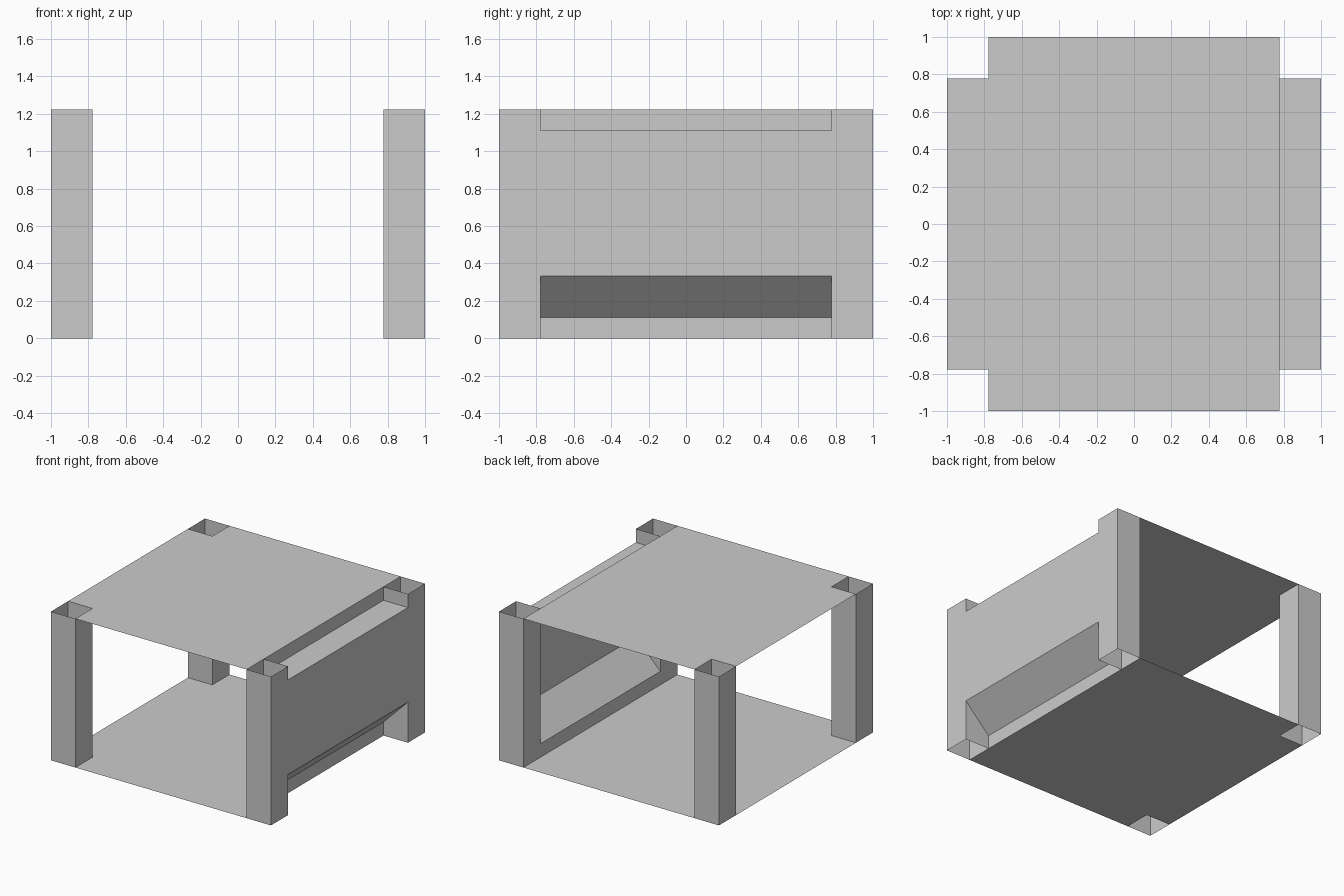
import bpy

if "Cube" in bpy.data.objects:
    bpy.data.objects.remove(bpy.data.objects["Cube"])

U = 1 / 9            # modular unit
IN, OUT = 7 * U, 1.0  # inner and outer post limits
H = 11 * U           # overall height

grey = bpy.data.materials.new("light_grey")
grey.diffuse_color = (0.6, 0.6, 0.6, 1)
grey.use_nodes = True
grey.node_tree.nodes["Principled BSDF"].inputs["Base Color"].default_value = grey.diffuse_color


def sheet(name, verts, faces):
    mesh = bpy.data.meshes.new(name)
    mesh.from_pydata(verts, [], faces)
    mesh.materials.append(grey)
    obj = bpy.data.objects.new(name, mesh)
    bpy.context.collection.objects.link(obj)
    return obj


def sweep(name, a, b, closed):
    """Skin the strip between two matching rows of points."""
    n = len(a)
    count = n if closed else n - 1
    faces = [(i, (i + 1) % n, (i + 1) % n + n, i + n) for i in range(count)]
    return sheet(name, a + b, faces)


# Corner posts: square tubes, open at both ends
for sx, side in ((-1, "left"), (1, "right")):
    for sy, end in ((-1, "front"), (1, "back")):
        ring = [(IN, IN), (OUT, IN), (OUT, OUT), (IN, OUT)]
        if sx * sy < 0:
            ring.reverse()
        low = [(x * sx, y * sy, 0) for x, y in ring]
        high = [(x, y, H) for x, y, _ in low]
        sweep(f"{end}_{side}_post", low, high, True)

# Floor and roof sheets, notched around the left posts
outline = [(IN, -OUT), (IN, -IN), (IN, IN), (IN, OUT),
           (-IN, OUT), (-IN, IN), (-OUT, IN),
           (-OUT, -IN), (-IN, -IN), (-IN, -OUT)]
n = len(outline)
sheet("roof", [(x, y, H) for x, y in outline], [range(n)])
sheet("floor", [(x, y, 0) for x, y in outline], [range(n)[::-1]])

# Right wall: folded sheet with a top step and a sloped toe recess
profile = [(IN, 0), (IN, U), (OUT, 3 * U), (OUT, 10 * U), (IN, 10 * U), (IN, H)]
sweep("right_wall", [(x, IN, z) for x, z in profile],
      [(x, -IN, z) for x, z in profile], False)
